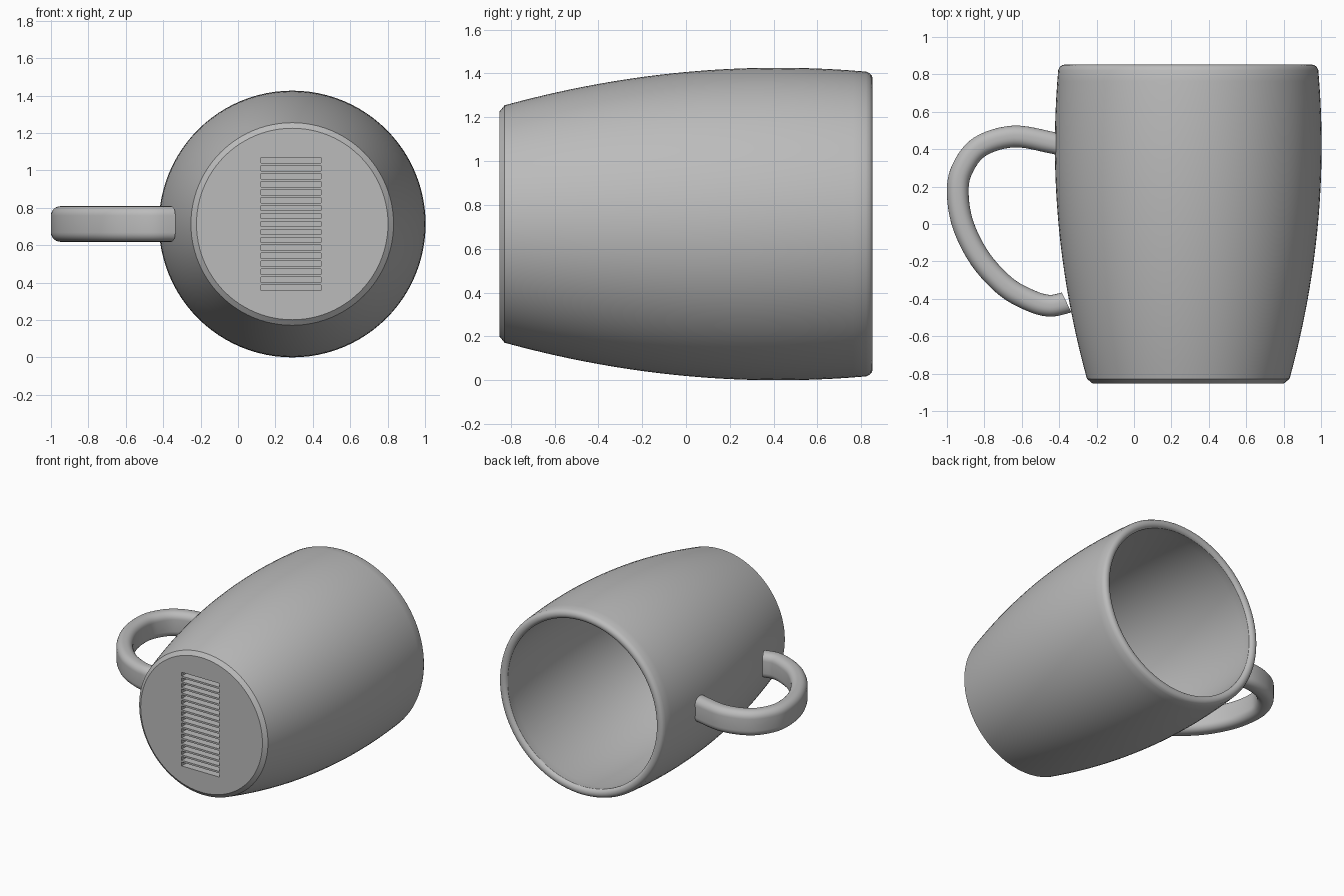
import bpy
import bmesh
from math import pi, sin, cos, radians
from mathutils import Vector, Matrix

if "Cube" in bpy.data.objects:
    bpy.data.objects.remove(bpy.data.objects["Cube"])

CX, CZ = 0.29, 0.713      # mug axis, running along y

grey = bpy.data.materials.new("plain_grey")
grey.use_nodes = True
colour = (0.5, 0.5, 0.5, 1)
grey.diffuse_color = colour
grey.node_tree.nodes["Principled BSDF"].inputs["Base Color"].default_value = colour


def make_object(name, bm):
    bmesh.ops.recalc_face_normals(bm, faces=bm.faces)
    mesh = bpy.data.meshes.new(name)
    bm.to_mesh(mesh)
    bm.free()
    mesh.materials.append(grey)
    obj = bpy.data.objects.new(name, mesh)
    bpy.context.collection.objects.link(obj)
    return obj


def select_only(obj):
    bpy.ops.object.select_all(action='DESELECT')
    obj.select_set(True)
    bpy.context.view_layer.objects.active = obj


def smooth(obj):
    select_only(obj)
    bpy.ops.object.shade_smooth_by_angle(angle=radians(30))


def wall_radius(y):
    return 0.713 - 0.11 * (y - 0.42) ** 2


# Mug body: bulging lathe profile with chamfered foot, rounded rim and hollow inside
WALL, RIM, TOP, FLOOR = 0.065, 0.03, 0.852, -0.73
STEPS = 28
outer = [-0.828 + (TOP - RIM + 0.828) * i / STEPS for i in range(STEPS + 1)]
inner = [y for y in reversed(outer) if y > FLOOR + 0.05]
profile = [(-0.852, 0.512)] + [(y, wall_radius(y)) for y in outer]
mid = wall_radius(TOP) - WALL / 2
for i in range(1, 12):
    a = pi * i / 12
    profile.append((TOP - RIM + RIM * sin(a), mid + WALL / 2 * cos(a)))
profile += [(y, wall_radius(y) - WALL) for y in inner]
corner = wall_radius(FLOOR) - WALL
profile += [(FLOOR + 0.015, corner - 0.01), (FLOOR, corner - 0.05)]

bm = bmesh.new()
verts = [bm.verts.new((CX + r, y, CZ)) for y, r in profile]
edges = [bm.edges.new(pair) for pair in zip(verts, verts[1:])]
bmesh.ops.spin(bm, geom=verts + edges, cent=(CX, 0, CZ), axis=(0, 1, 0),
               angle=2 * pi, steps=96)
bmesh.ops.remove_doubles(bm, verts=bm.verts, dist=0.0005)
bmesh.ops.holes_fill(bm, edges=[e for e in bm.edges if e.is_boundary], sides=0)
body = make_object("mug_body", bm)

# Row of narrow grooves sunk into the base
bm = bmesh.new()
for i in range(17):
    place = Matrix.Translation((0.283, -0.85, CZ + 0.0427 * (i - 8)))
    bmesh.ops.create_cube(bm, size=1, matrix=place @ Matrix.Diagonal((0.32, 0.1, 0.029, 1)))
cutter = make_object("groove_cutter", bm)
cutter.hide_render = True
cut = body.modifiers.new("grooves", 'BOOLEAN')
cut.operation = 'DIFFERENCE'
cut.solver = 'EXACT'
cut.object = cutter
select_only(body)
bpy.ops.object.modifier_apply(modifier=cut.name)
bpy.data.objects.remove(cutter)
smooth(body)

# Handle: rounded strip swept along an ear-shaped path
path = [(-0.385, 0.42), (-0.45, 0.437), (-0.645, 0.468), (-0.825, 0.413), (-0.92, 0.29),
        (-0.942, 0.16), (-0.912, -0.01), (-0.82, -0.19), (-0.685, -0.335),
        (-0.55, -0.411), (-0.45, -0.437), (-0.36, -0.42)]
path = [Vector((x, y, CZ)) for x, y in path]


def catmull(a, b, c, d, t):
    return 0.5 * (2 * b + (c - a) * t + (2 * a - 5 * b + 4 * c - d) * t * t
                  + (3 * b - a - 3 * c + d) * t ** 3)


padded = [2 * path[0] - path[1]] + path + [2 * path[-1] - path[-2]]
points = [catmull(*padded[i:i + 4], k / 6) for i in range(len(path) - 1) for k in range(6)]
points.append(path[-1])

HALF_T, HALF_W, R = 0.058, 0.095, 0.05
section = []
for quarter, (sx, sz) in enumerate([(1, 1), (-1, 1), (-1, -1), (1, -1)]):
    for k in range(7):
        a = pi / 2 * (quarter + k / 6)
        section.append((sx * (HALF_T - R) + R * cos(a), sz * (HALF_W - R) + R * sin(a)))

bm = bmesh.new()
rings = []
for i, p in enumerate(points):
    tangent = (points[min(i + 1, len(points) - 1)] - points[max(i - 1, 0)]).normalized()
    if i == len(points) - 1:
        tangent = Vector((0.9, 0.43, 0)).normalized()
    side = Vector((tangent.y, -tangent.x, 0))
    rings.append([bm.verts.new(p + side * u + Vector((0, 0, w))) for u, w in section])
n = len(section)
for a, b in zip(rings, rings[1:]):
    for k in range(n):
        bm.faces.new((a[k], a[(k + 1) % n], b[(k + 1) % n], b[k]))
bm.faces.new(rings[0])
bm.faces.new(rings[-1])
smooth(make_object("handle", bm))
